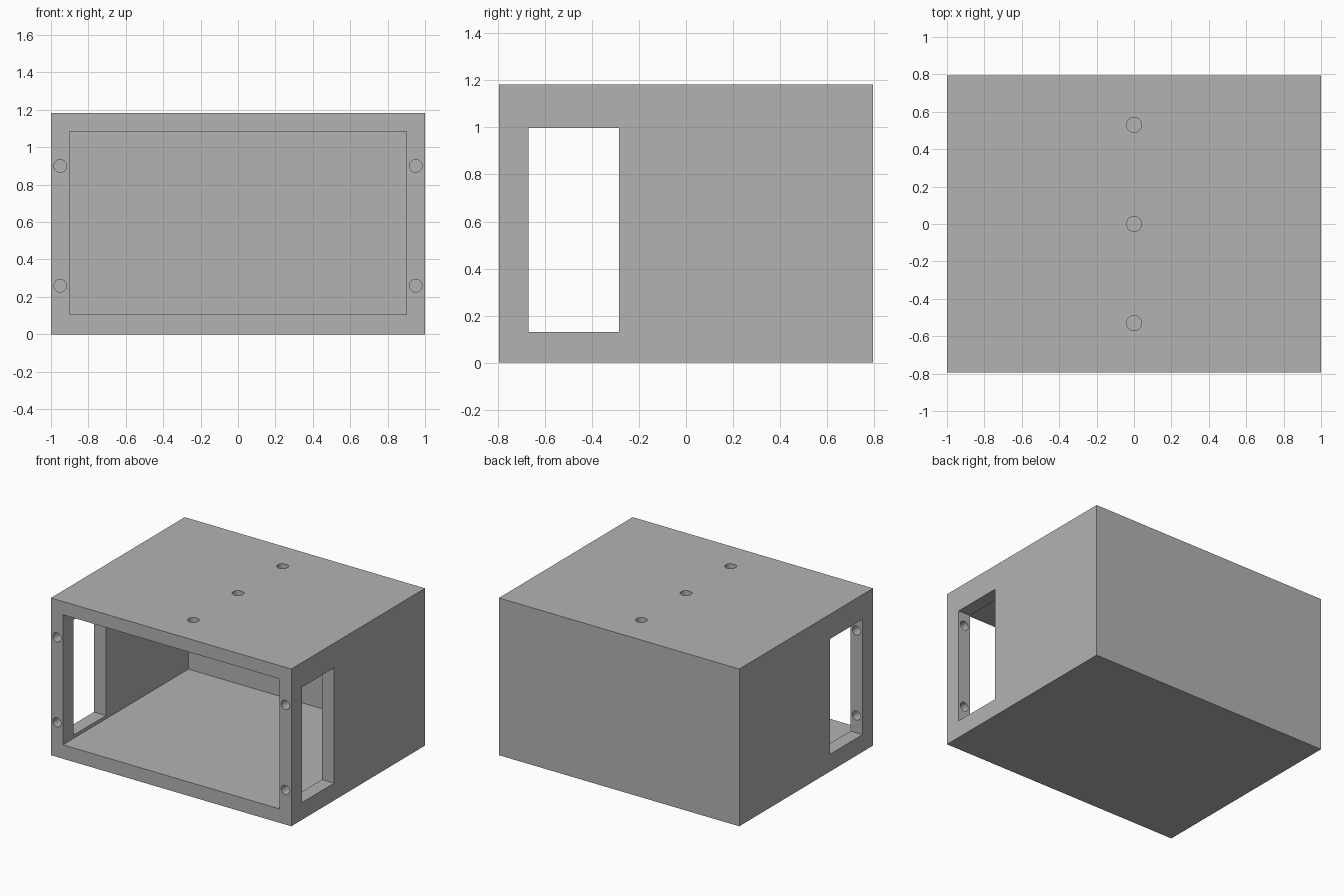
import bpy
from math import pi

cube = bpy.data.objects.get("Cube")
if cube:
    bpy.data.objects.remove(cube, do_unlink=True)

# Overall size and wall
HALF_X, HALF_Y, HEIGHT, WALL = 1.0, 0.795, 1.183, 0.1

grey = bpy.data.materials.new("plain grey")
grey.use_nodes = True
grey.diffuse_color = (0.45, 0.45, 0.45, 1)
grey.node_tree.nodes["Principled BSDF"].inputs["Base Color"].default_value = grey.diffuse_color


def block(name, low, high):
    """Box between two opposite corners."""
    bpy.ops.mesh.primitive_cube_add(size=1, location=[(a + b) / 2 for a, b in zip(low, high)])
    ob = bpy.context.object
    ob.name = name
    ob.scale = [b - a for a, b in zip(low, high)]
    bpy.ops.object.transform_apply(location=True, rotation=True, scale=True)
    return ob


def rod(name, centre, radius, depth, turn=(0, 0, 0)):
    """Round cutter for a drilled hole."""
    bpy.ops.mesh.primitive_cylinder_add(vertices=48, radius=radius, depth=depth,
                                        location=centre, rotation=turn)
    ob = bpy.context.object
    ob.name = name
    return ob


housing = block("housing", (-HALF_X, -HALF_Y, 0), (HALF_X, HALF_Y, HEIGHT))
housing.data.materials.append(grey)

# Cavity open at the front, then one window through both side walls
cutters = [
    block("cavity_cutter", (WALL - HALF_X, -1, 0.105),
          (HALF_X - WALL, HALF_Y - WALL, HEIGHT - WALL)),
    block("side_window_cutter", (-1.2, -0.67, 0.13), (1.2, -0.285, 0.997)),
]

# Screw holes through the front rim into the windows
for x in (-0.95, 0.95):
    for z in (0.26, 0.9):
        cutters.append(rod("screw_hole_cutter", (x, -0.75, z), 0.034, 0.3, (pi / 2, 0, 0)))

# Row of holes through the roof
for y in (-0.53, 0, 0.53):
    cutters.append(rod("roof_hole_cutter", (0, y, HEIGHT), 0.04, 0.4))

# Cut everything out of the housing
bpy.ops.object.select_all(action="DESELECT")
bpy.context.view_layer.objects.active = housing
housing.select_set(True)
for cutter in cutters:
    cutter.hide_render = True
    cut = housing.modifiers.new("cut", "BOOLEAN")
    cut.operation = "DIFFERENCE"
    cut.solver = "EXACT"
    cut.object = cutter
    bpy.ops.object.modifier_apply(modifier=cut.name)
    bpy.data.objects.remove(cutter, do_unlink=True)

bpy.ops.object.shade_smooth_by_angle(angle=pi / 6)
